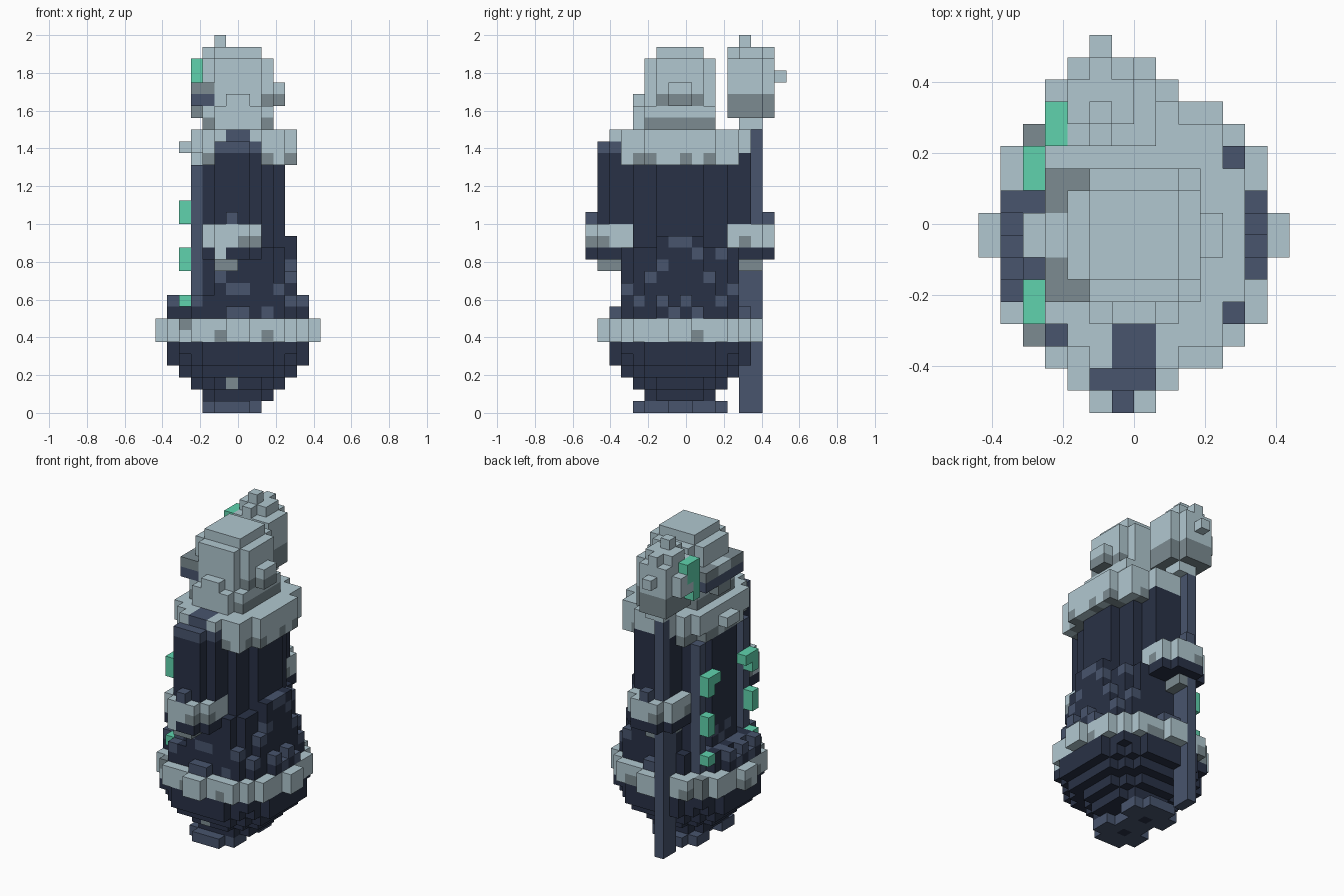
import bpy, bmesh, random
from mathutils import Vector

random.seed(4)
U = 0.0625  # edge of one cube
if "Cube" in bpy.data.objects:
    bpy.data.objects.remove(bpy.data.objects["Cube"], do_unlink=True)

COLOURS = {
    "pale_stone": (0.44, 0.575, 0.63),
    "grey_stone": (0.20, 0.26, 0.285),
    "slate_blue": (0.065, 0.090, 0.155),
    "dark_navy": (0.022, 0.031, 0.061),
    "jade_green": (0.115, 0.65, 0.42),
}
NAMES = list(COLOURS)
PALE, GREY, SLATE, DARK, GREEN = NAMES
mats = []
for name, rgb in COLOURS.items():
    m = bpy.data.materials.new(name)
    m.use_nodes = True
    m.diffuse_color = (*rgb, 1)
    m.node_tree.nodes["Principled BSDF"].inputs["Base Color"].default_value = (*rgb, 1)
    mats.append(m)

grid = {}  # cell -> (part, colour); later parts overwrite earlier ones


def box(part, colour, x, y, z):
    """Fill an inclusive range of cells."""
    for i in range(x[0], x[1] + 1):
        for j in range(y[0], y[1] + 1):
            for k in range(z[0], z[1] + 1):
                grid[i, j, k] = (part, colour)


def oval(part, colour, z, rx, ry, cx=0.0):
    """Fill stacked oval layers; radii and centre in cells."""
    for i in range(-9, 9):
        for j in range(-9, 9):
            if ((i + .5 - cx) / rx) ** 2 + ((j + .5) / ry) ** 2 < 1:
                box(part, colour, (i, i), (j, j), z)


def both_ends(part, colour, x, y, z):
    """A box at the front and its mirror at the back."""
    box(part, colour, x, y, z)
    box(part, colour, x, (-1 - y[1], -1 - y[0]), z)


def stud(i, j, top):
    """A dark column on the lower ring with a lighter cap."""
    box("ring_studs", DARK, (i, i), (j, j), (8, top))
    box("ring_studs", SLATE, (i, i), (j, j), (top, top))


def speckle(part, old, new, chance, z):
    for c, v in sorted(grid.items()):
        if v == (part, old) and z[0] <= c[2] <= z[1] and random.random() < chance:
            grid[c] = (part, new)


# Base pads and rounded hull
both_ends("base_pads", SLATE, (-3, 1), (-3, -2), (0, 0))
box("base_pads", SLATE, (-2, 0), (-4, 3), (0, 0))
both_ends("base_pads", DARK, (-1, -1), (-2, -2), (0, 0))
for k, r in ((1, 3.3), (2, 4.3), (3, 5.4), (4, 6.2), (5, 6.5)):
    oval("hull", DARK, (k, k), r, r)
box("hull", GREY, (-1, -1), (-4, -4), (2, 2))

# Lower ring with four studs
oval("lower_ring", PALE, (6, 7), 6.6, 6.6)
box("lower_ring", PALE, (-7, 6), (-1, 0), (7, 7))
box("lower_ring", PALE, (-1, 0), (-7, 6), (7, 7))
speckle("lower_ring", PALE, GREY, 0.2, (6, 6))
both_ends("lower_ring", GREY, (-5, -5), (-5, -5), (7, 7))

# Lower and upper body
oval("lower_body", DARK, (8, 13), 4.4, 5.2, cx=0.5)
box("lower_body", DARK, (3, 4), (-2, 1), (14, 14))
oval("lower_body", DARK, (8, 9), 5.2, 5.4)
speckle("lower_body", DARK, SLATE, 0.12, (8, 14))
oval("upper_body", DARK, (13, 22), 3.8, 5.9)
box("upper_body", DARK, (-2, 0), (-7, -6), (16, 21))
box("upper_body", DARK, (-2, 1), (-6, 5), (14, 21))

# Columns standing on the lower ring
for j in (-3, -2, -1, 0, 1):
    stud(-6, j, 8 + j % 2)
for j in (-2, -1, 0, 1):
    stud(5, j, 9 - j % 2)
for i, j in ((4, 3), (4, -4), (-4, -5), (-5, 1), (-5, -2)):
    stud(i, j, 9)
for j, top in ((-3, 11), (-2, 12), (-1, 14), (0, 14), (1, 13), (2, 11)):
    stud(4, j, top)
for j in (-5, 4):
    stud(3, j, 10)
both_ends("ring_studs", SLATE, (-1, 0), (-6, -6), (8, 8))

# Balcony belts at front and back
for y, x in ((-8, (-2, 0)), (-7, (-3, 1)), (-6, (-3, 1)), (-5, (-3, 1))):
    both_ends("balcony", DARK, x, (y, y), (13, 13))
    both_ends("balcony", PALE, x, (y, y), (14, 15))
speckle("balcony", PALE, GREY, 0.35, (14, 14))
box("balcony", PALE, (-2, -2), (-8, -8), (13, 13))
both_ends("balcony", SLATE, (-1, -1), (-8, -8), (16, 16))
both_ends("balcony", GREY, (-2, -1), (-7, -5), (12, 12))

# Collar with a grey underside, and the front crest
box("collar", GREY, (-4, 4), (-3, 2), (21, 21))
box("collar", GREY, (-3, 3), (-5, 4), (21, 21))
oval("collar", PALE, (22, 22), 4.5, 6.4)
both_ends("collar", PALE, (-3, 3), (-5, -5), (22, 22))
box("collar", PALE, (-5, 4), (-1, 0), (22, 22))
oval("collar", PALE, (23, 23), 4.7, 6.2, cx=0.3)
box("collar", PALE, (4, 4), (-3, 2), (22, 22))
speckle("collar", GREY, PALE, 0.3, (21, 21))
box("crest", SLATE, (-2, 0), (-7, -7), (22, 22))
box("crest", SLATE, (-2, 1), (-6, -6), (22, 22))
box("crest", SLATE, (-1, 0), (-6, -5), (23, 23))
box("crest", SLATE, (0, 0), (4, 4), (23, 23))

# Head with clipped corners, brow, nose and side ears
box("head", GREY, (-3, 2), (-3, 2), (24, 24))
box("head", PALE, (-3, 2), (-3, 2), (25, 25))
oval("head", PALE, (26, 28), 3.3, 3.3)
box("head", GREY, (2, 2), (-2, 1), (26, 26))
box("head", PALE, (-3, 2), (-2, 1), (29, 29))
box("head", PALE, (-2, 1), (-3, 2), (29, 29))
box("head", PALE, (-2, 1), (-2, 1), (30, 30))
box("head", PALE, (-2, 1), (-4, -4), (24, 25))
box("head", PALE, (-1, 0), (-4, -4), (26, 26))
box("ears", PALE, (3, 3), (-1, 0), (27, 27))
box("ears", GREY, (3, 3), (-1, 0), (26, 26))
for colour, k in ((SLATE, 26), (GREY, 27)):
    box("ears", colour, (-4, -4), (-3, 2), (k, k))
    both_ends("ears", colour, (-3, -3), (-3, -3), (k, k))
box("ears", PALE, (-4, -4), (-1, 0), (27, 27))
box("ears", GREY, (-4, -4), (-1, 0), (25, 25))

# Rear pole carrying a round turret
box("pole", SLATE, (-2, -2), (5, 6), (0, 12))
box("pole", SLATE, (-2, -2), (6, 6), (13, 23))
box("turret", PALE, (-2, -1), (5, 6), (24, 24))
for colour, z in ((GREY, (25, 26)), (PALE, (27, 29))):
    box("turret", colour, (-3, 0), (4, 6), z)
    box("turret", colour, (-3, -1), (7, 7), z)
box("turret", PALE, (-3, -1), (5, 6), (30, 30))
box("turret", PALE, (-2, -2), (4, 7), (30, 30))
box("turret", PALE, (-4, -4), (5, 6), (27, 28))
box("turret", PALE, (-2, -2), (8, 8), (28, 28))
box("turret", PALE, (-2, -2), (5, 5), (31, 31))
box("turret", GREEN, (-4, -4), (4, 4), (26, 29))
box("turret", GREEN, (-4, -4), (5, 5), (28, 29))

# Glowing strips on the wall, each with a hooked top
for outer, inner in ((3, 2), (-4, -3)):
    box("wall_strips", SLATE, (-4, -4), (outer, outer), (8, 20))
    for z in ((16, 17), (12, 13), (9, 9)):
        box("wall_strips", GREEN, (-5, -5), (outer, outer), z)
    box("wall_strips", GREEN, (-5, -5), (inner, inner), (17, 17))

# Turn every part into a mesh made of its exposed cube faces
SIDES = [(a, s) for a in range(3) for s in (0, 1)]
for part in dict.fromkeys(v[0] for v in grid.values()):
    bm = bmesh.new()
    verts = {}

    def corner(c):
        if c not in verts:
            verts[c] = bm.verts.new(Vector((c[0], c[1] - .5, c[2])) * U)
        return verts[c]

    for cell, (owner, colour) in grid.items():
        if owner != part:
            continue
        for axis, side in SIDES:
            near = list(cell)
            near[axis] += 2 * side - 1
            if tuple(near) in grid:
                continue
            b, c = (axis + 1) % 3, (axis + 2) % 3
            loop = []
            for db, dc in ((0, 0), (1, 0), (1, 1), (0, 1)):
                p = list(cell)
                p[axis] += side
                p[b] += db
                p[c] += dc
                loop.append(corner(tuple(p)))
            face = bm.faces.new(loop if side else loop[::-1])
            face.material_index = NAMES.index(colour)
    mesh = bpy.data.meshes.new(part)
    bm.to_mesh(mesh)
    bm.free()
    for m in mats:
        mesh.materials.append(m)
    bpy.context.collection.objects.link(bpy.data.objects.new(part, mesh))
